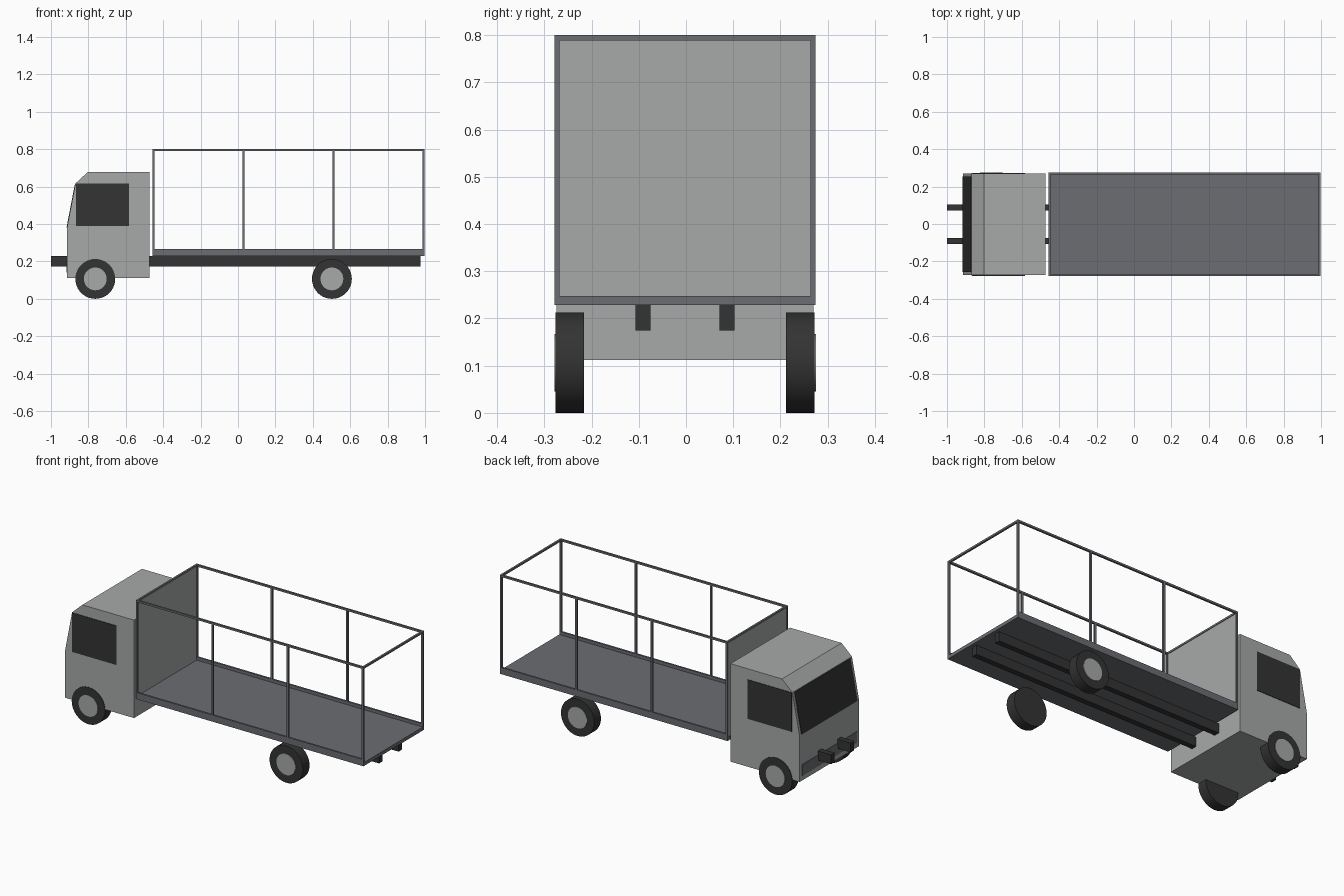
import bpy, bmesh, math

if "Cube" in bpy.data.objects:
    bpy.data.objects.remove(bpy.data.objects["Cube"])

YC = -0.002  # centre line of the truck


def material(name, rgb):
    m = bpy.data.materials.new(name)
    m.diffuse_color = (*rgb, 1)
    m.use_nodes = True
    m.node_tree.nodes["Principled BSDF"].inputs["Base Color"].default_value = m.diffuse_color
    return m


LIGHT = material("light grey", (0.38, 0.40, 0.395))
STEEL = material("steel grey", (0.145, 0.153, 0.17))
BLACK = material("near black", (0.033, 0.033, 0.033))


def prism(name, profile, y0, y1, mat):
    """Extrude an x-z profile from y0 to y1."""
    bm = bmesh.new()
    face = bm.faces.new([bm.verts.new((x, y0 + YC, z)) for x, z in profile])
    ext = bmesh.ops.extrude_face_region(bm, geom=[face])
    verts = [v for v in ext["geom"] if isinstance(v, bmesh.types.BMVert)]
    bmesh.ops.translate(bm, verts=verts, vec=(0, y1 - y0, 0))
    bmesh.ops.recalc_face_normals(bm, faces=bm.faces)
    me = bpy.data.meshes.new(name)
    bm.to_mesh(me)
    bm.free()
    me.materials.append(mat)
    ob = bpy.data.objects.new(name, me)
    bpy.context.collection.objects.link(ob)
    return ob


def box(name, x0, x1, y0, y1, z0, z1, mat):
    return prism(name, [(x0, z0), (x1, z0), (x1, z1), (x0, z1)], y0, y1, mat)


def disc(name, x, z, r, y0, y1, mat):
    bpy.ops.mesh.primitive_cylinder_add(
        vertices=40, radius=r, depth=abs(y1 - y0),
        location=(x, (y0 + y1) / 2 + YC, z), rotation=(math.pi / 2, 0, 0))
    ob = bpy.context.object
    ob.name = name
    ob.data.materials.append(mat)
    bpy.ops.object.shade_smooth_by_angle(angle=math.radians(35))


# Cab shell with sloped windscreen plane and bevelled roof edge
prism("cab", [(-0.915, 0.112), (-0.915, 0.377), (-0.869, 0.617),
              (-0.803, 0.678), (-0.473, 0.678), (-0.473, 0.112)],
      -0.272, 0.272, LIGHT)
# Windscreen plate lying on the slope
prism("windscreen", [(-0.917, 0.380), (-0.911, 0.380), (-0.866, 0.614), (-0.872, 0.614)],
      -0.255, 0.255, BLACK)
# Lower front panel
box("front_panel", -0.918, -0.911, -0.25, 0.25, 0.14, 0.205, STEEL)

# Cargo deck, bulkhead and cross bars of the frame
X0, X1, W, T = -0.457, 0.997, 0.2765, 0.011
box("deck", X0, X1, -W, W, 0.228, 0.248, STEEL)
box("bulkhead", -0.454, -0.449, -W + T, W - T, 0.248, 0.79, LIGHT)
for label, x in (("front", X0), ("rear", X1 - T)):
    box(label + "_top_bar", x, x + T, -W + T, W - T, 0.789, 0.80, STEEL)

for side, s in (("right", -1), ("left", 1)):
    # Side window
    box(side + "_window", -0.867, -0.584, s * 0.268, s * 0.275, 0.39, 0.616, BLACK)
    # Deck side lip, top rail and posts
    box(side + "_deck_lip", X0, X1, s * (W - T), s * W, 0.248, 0.266, STEEL)
    box(side + "_top_rail", X0, X1, s * (W - T), s * W, 0.789, 0.80, STEEL)
    for i, x in enumerate((X0, 0.024, 0.506, X1 - T)):
        box(f"{side}_post_{i + 1}", x, x + T, s * (W - T), s * W, 0.266, 0.789, STEEL)
    # Chassis rail
    box(side + "_chassis_rail", -1.0, 0.977, s * 0.073, s * 0.105, 0.174, 0.228, BLACK)
    # Wheels with hubs on the outer face
    for axle, x in (("front", -0.763), ("rear", 0.502)):
        disc(f"{axle}_{side}_tyre", x, 0.1065, 0.1065, s * 0.214, s * 0.2745, BLACK)
        disc(f"{axle}_{side}_hub", x, 0.1065, 0.061, s * 0.268, s * 0.2768, LIGHT)
